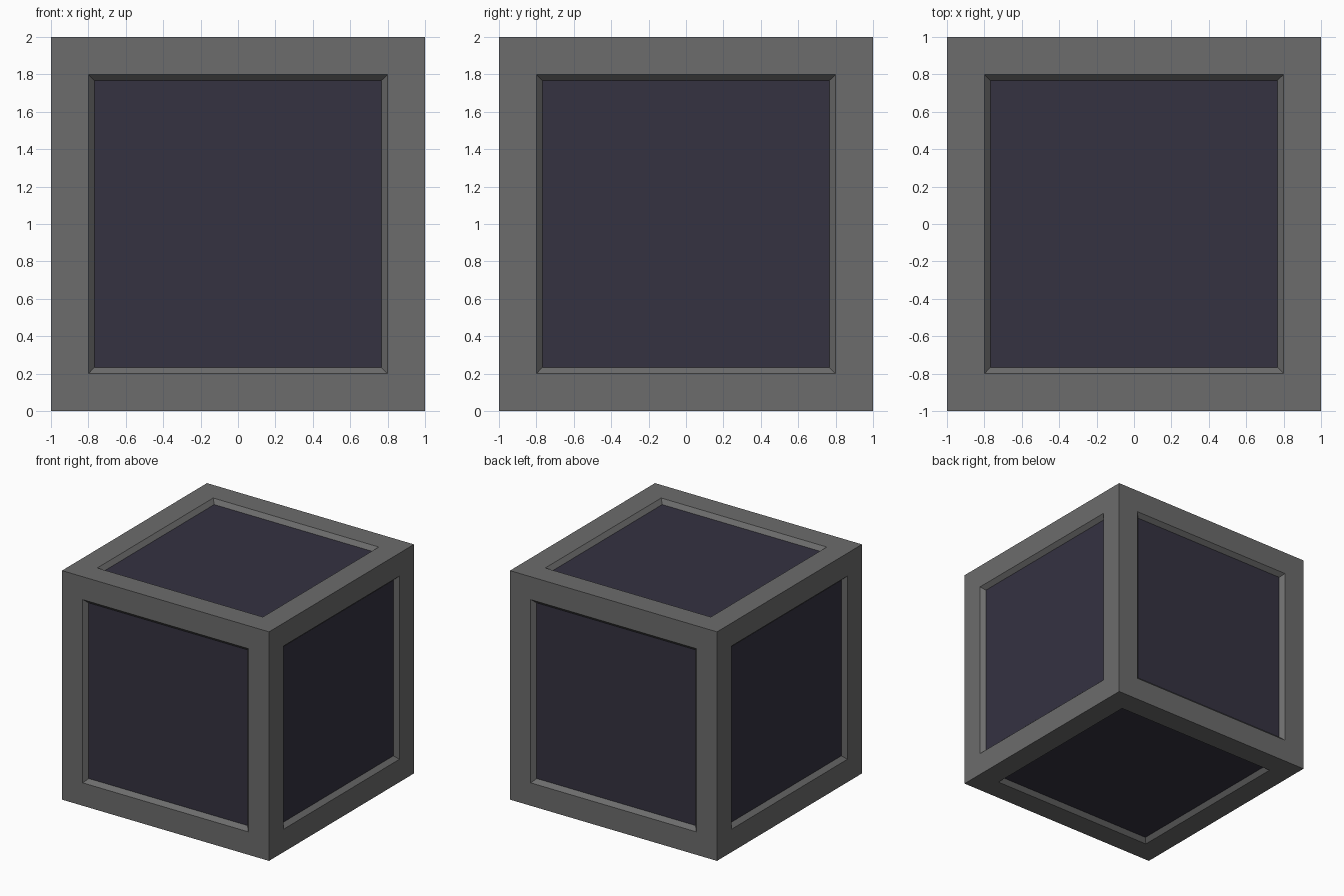
import bpy, bmesh
from mathutils import Matrix

if "Cube" in bpy.data.objects:
    bpy.data.objects.remove(bpy.data.objects["Cube"])


def material(name, rgb):
    m = bpy.data.materials.new(name)
    m.diffuse_color = (*rgb, 1.0)
    m.use_nodes = True
    m.node_tree.nodes["Principled BSDF"].inputs["Base Color"].default_value = m.diffuse_color
    return m


grey = material("frame_grey", (0.15, 0.15, 0.15))
dark = material("panel_dark_violet", (0.035, 0.032, 0.053))

# Cube with a flat border and a sloped recess on all six sides
bm = bmesh.new()
bmesh.ops.create_cube(bm, size=2.0, matrix=Matrix.Translation((0, 0, 1)))
panels = bm.faces[:]
bmesh.ops.inset_individual(bm, faces=panels, thickness=0.2, use_even_offset=True)
bmesh.ops.inset_individual(bm, faces=panels, thickness=0.033, depth=-0.036,
                           use_even_offset=True)

# Recessed floors are dark, border and slopes stay grey
for f in panels:
    f.material_index = 1
bm.normal_update()

mesh = bpy.data.meshes.new("panelled_cube")
bm.to_mesh(mesh)
bm.free()
mesh.materials.append(grey)
mesh.materials.append(dark)
obj = bpy.data.objects.new("panelled_cube", mesh)
bpy.context.collection.objects.link(obj)
